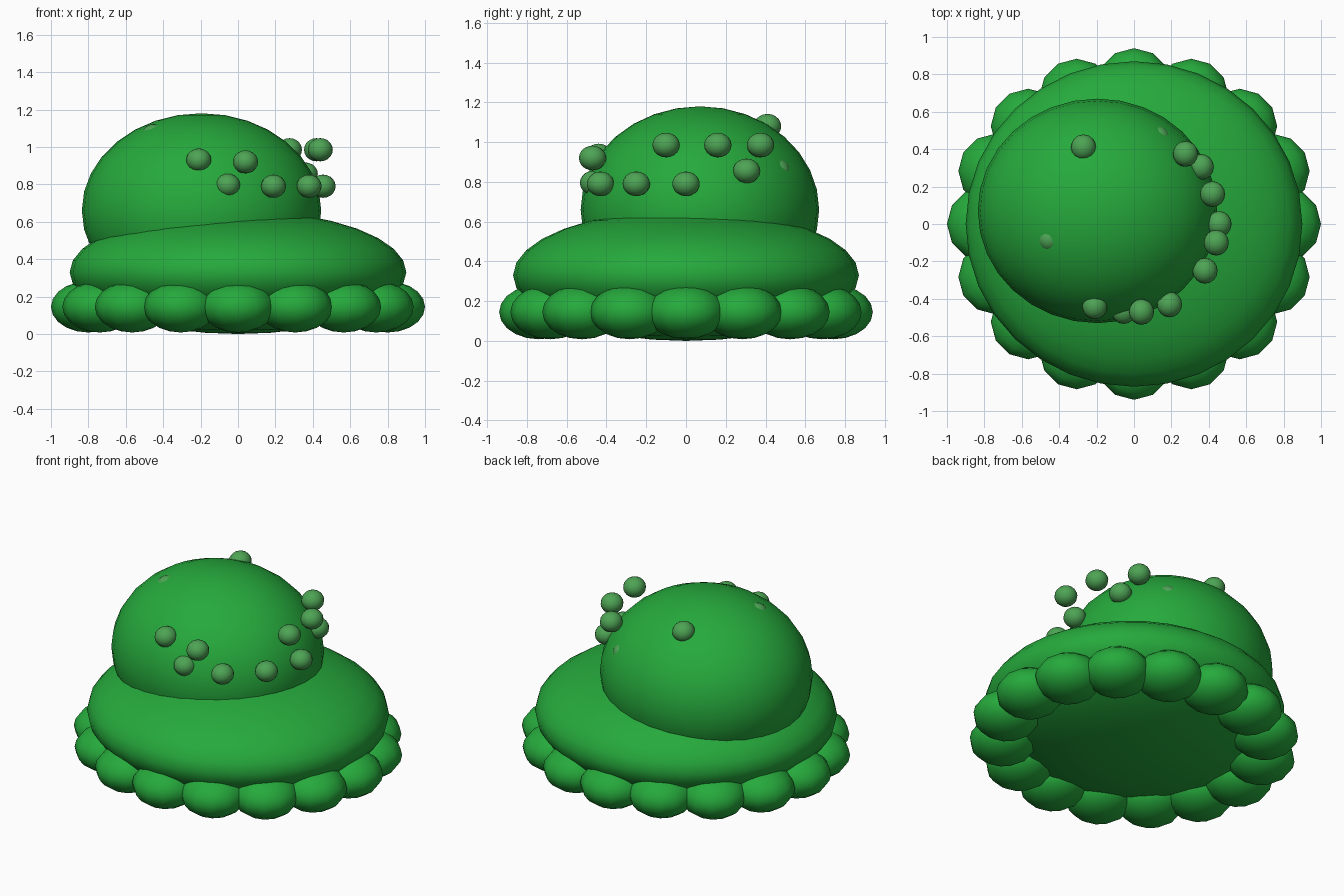
import bpy
import math

if "Cube" in bpy.data.objects:
    bpy.data.objects.remove(bpy.data.objects["Cube"])


def make_material(name, colour):
    mat = bpy.data.materials.new(name)
    mat.diffuse_color = (*colour, 1.0)
    mat.use_nodes = True
    mat.node_tree.nodes["Principled BSDF"].inputs["Base Color"].default_value = mat.diffuse_color
    return mat


GREEN = make_material("leaf green", (0.019, 0.40, 0.045))
PALE = make_material("pale green", (0.075, 0.37, 0.09))


def ellipsoid(name, centre, radii, mat, segments=32, rings=16):
    """Smooth stretched ball."""
    bpy.ops.mesh.primitive_uv_sphere_add(segments=segments, ring_count=rings,
                                         radius=1, location=centre)
    ob = bpy.context.object
    ob.name = name
    ob.scale = radii
    bpy.ops.object.transform_apply(location=False, rotation=False, scale=True)
    bpy.ops.object.shade_smooth()
    ob.data.materials.append(mat)
    return ob


# Wide flattened body and the off-centre dome on top
ellipsoid("body", (0, 0, 0.33), (0.90, 0.87, 0.33), GREEN)
ellipsoid("dome", (-0.195, 0.07, 0.66), (0.64, 0.60, 0.52), GREEN)

# Ring of puffs around the foot
PUFFS = 16
for i in range(PUFFS):
    a = math.tau * i / PUFFS
    ellipsoid(f"puff_{i + 1}", (0.80 * math.cos(a), 0.74 * math.sin(a), 0.145),
              (0.20, 0.20, 0.137), GREEN, 12, 10)

# Small bumps scattered on and around the dome
BUMPS = [
    (0.04, -0.47, 0.92), (-0.055, -0.465, 0.795), (0.19, -0.43, 0.79),
    (0.38, -0.25, 0.79), (0.455, 0.0, 0.79), (0.44, -0.10, 0.985),
    (0.42, 0.16, 0.985), (0.275, 0.375, 0.985), (0.36, 0.305, 0.855),
    (-0.21, -0.44, 0.93), (-0.27, 0.41, 1.08), (0.125, 0.455, 0.855),
    (-0.45, -0.08, 1.06),
]
for i, p in enumerate(BUMPS):
    ellipsoid(f"bump_{i + 1}", p, (0.067, 0.069, 0.062), PALE, 16, 10)
